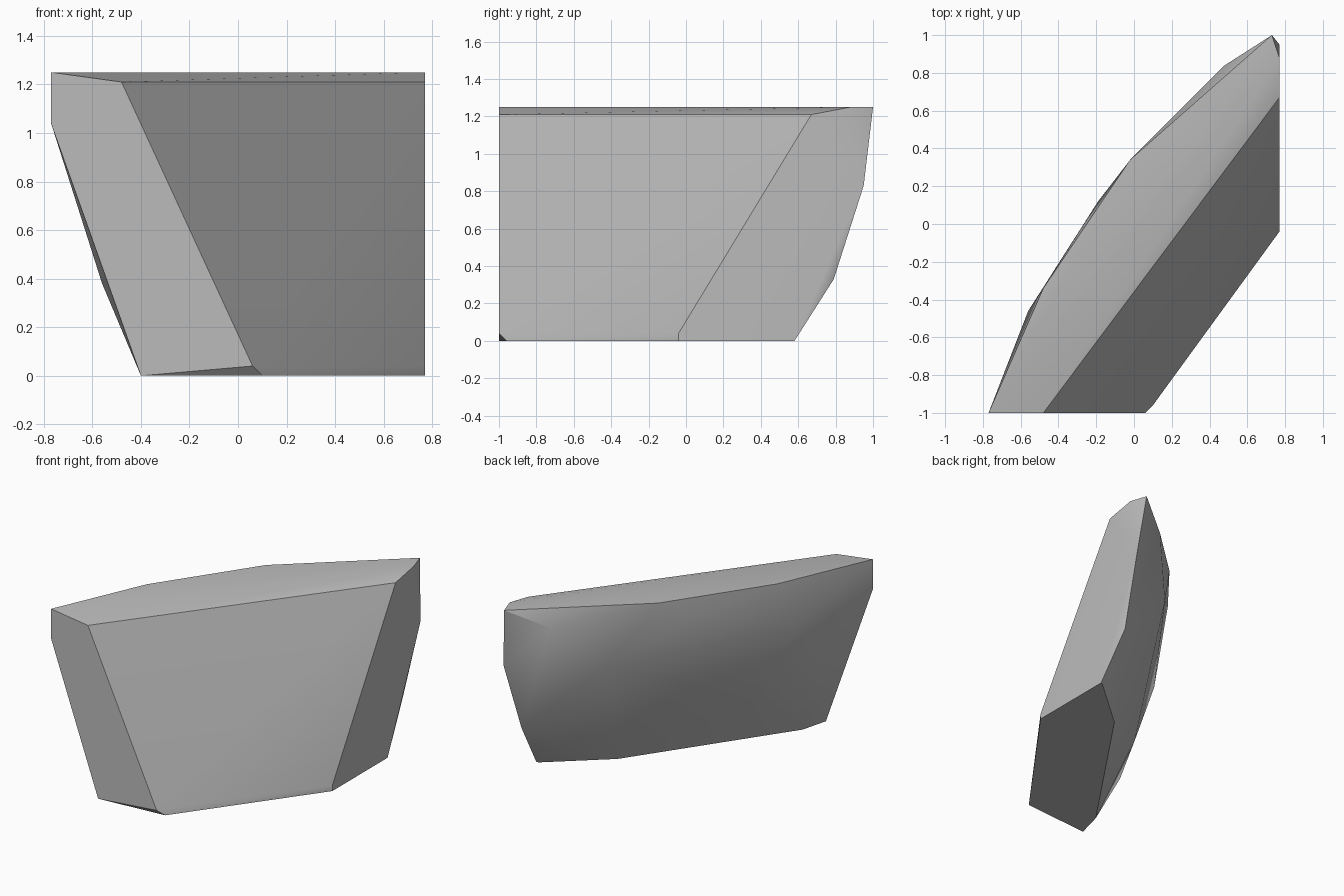
import bpy
import bmesh
import math

# Remove the default object
default_object = bpy.data.objects.get("Cube")
if default_object:
    bpy.data.objects.remove(default_object, do_unlink=True)


def make_material(name, colour):
    material = bpy.data.materials.new(name)
    material.use_nodes = True
    material.diffuse_color = colour
    shader = material.node_tree.nodes["Principled BSDF"]
    shader.inputs["Base Color"].default_value = colour
    return material


def at_height(outline, height):
    """Lift a flat outline to one height."""
    return [(x, y, height) for x, y in outline]


def make_hull(name, points, material):
    """Wrap the corner points in a convex faceted stone."""
    mesh = bpy.data.meshes.new(name)
    bm = bmesh.new()
    corners = [bm.verts.new(point) for point in points]
    result = bmesh.ops.convex_hull(bm, input=corners)
    loose = {item for key in ("geom_interior", "geom_unused")
             for item in result[key] if isinstance(item, bmesh.types.BMVert)}
    bmesh.ops.delete(bm, geom=list(loose), context="VERTS")
    # Merge the triangles of the flat cut sides
    bmesh.ops.dissolve_limit(bm, angle_limit=math.radians(1),
                             verts=bm.verts[:], edges=bm.edges[:])
    bmesh.ops.recalc_face_normals(bm, faces=bm.faces[:])
    bm.to_mesh(mesh)
    bm.free()
    mesh.materials.append(material)
    stone = bpy.data.objects.new(name, mesh)
    bpy.context.collection.objects.link(stone)
    return stone


# Limits of the two flat cut ends
END_X = 0.77
END_Y = -1

# Top rim, running along the curved back
top_rim = at_height([(-END_X, END_Y), (-.48, -.34), (-.02, .34),
                     (.73, 1), (END_X, .88)], 1.25)

# Upper edge of the slanted front
front_top = at_height([(-.48, END_Y), (END_X, .67)], 1.21)

# Lower edge of the slanted front, just above the base
front_bottom = at_height([(.06, END_Y), (END_X, -.04)], .04)

# Base outline
base = at_height([(.1, -.96), (END_X, -.04), (END_X, .58), (.75, .57),
                  (.37, .24), (-.35, -.81), (-.4, END_Y)], 0)

# Bulging corners of the back
back = [(-END_X, END_Y, 1.04), (-.56, -.46, .92), (-.19, .12, 1.14),
        (.48, .84, 1.13), (.22, .58, .83), (END_X, .95, .83),
        (.74, .79, .33), (-.56, -.81, .38), (-.3, -.35, .37)]

stone_grey = make_material("stone grey", (.5, .5, .5, 1))
rock = make_hull("rock_slab", top_rim + front_top + front_bottom + base + back,
                 stone_grey)

# Soft shading over the back, crisp cut edges
bpy.ops.object.select_all(action="DESELECT")
rock.select_set(True)
bpy.context.view_layer.objects.active = rock
bpy.ops.object.shade_smooth_by_angle(angle=math.radians(30))
